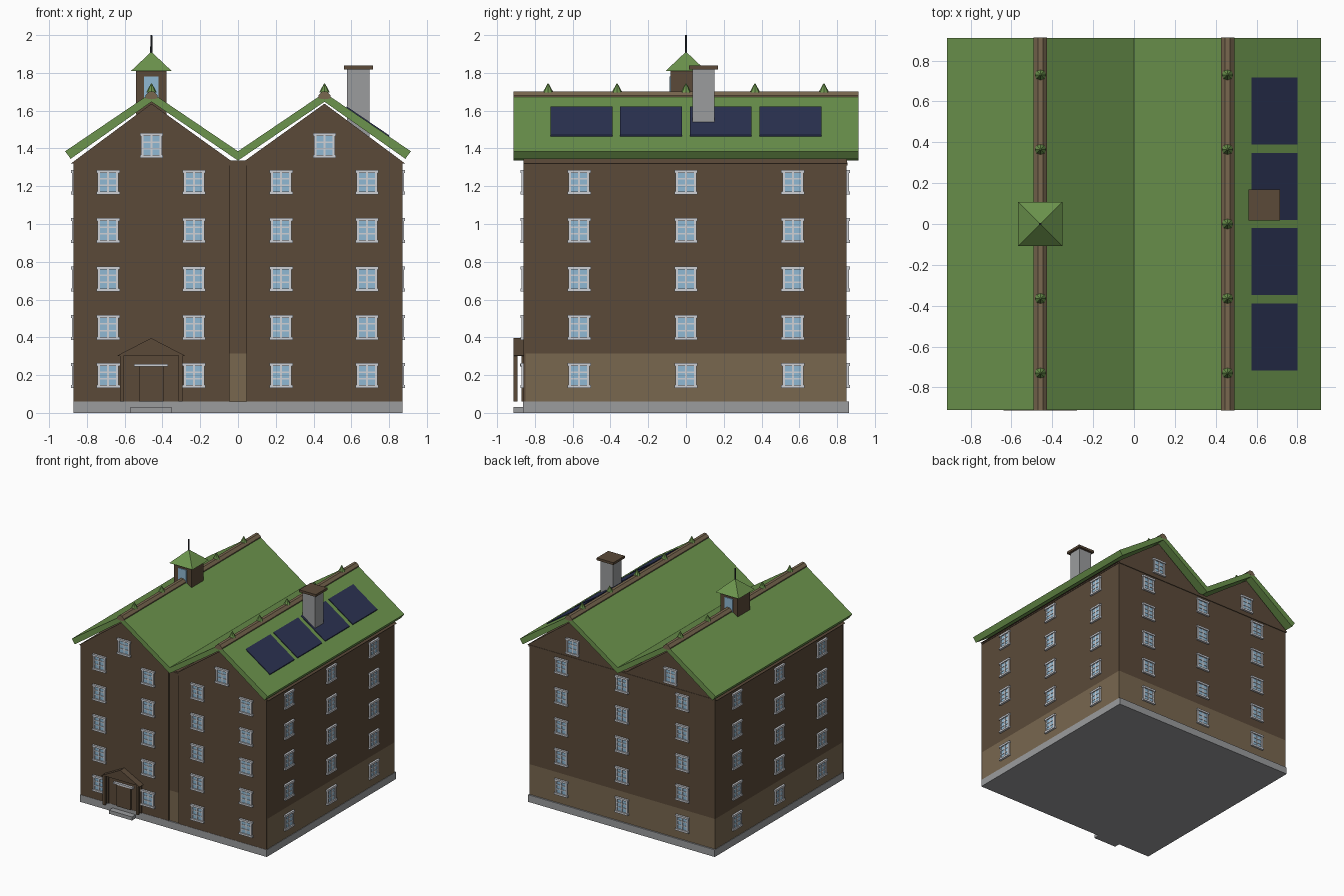
import bpy, bmesh, math
from mathutils import Matrix, Vector

if "Cube" in bpy.data.objects:
    bpy.data.objects.remove(bpy.data.objects["Cube"])


def material(name, hex_colour):
    def lin(c):
        c /= 255
        return c / 12.92 if c <= 0.04045 else ((c + 0.055) / 1.055) ** 2.4
    m = bpy.data.materials.new(name)
    m.diffuse_color = [lin((hex_colour >> s) & 255) for s in (16, 8, 0)] + [1]
    m.use_nodes = True
    m.node_tree.nodes["Principled BSDF"].inputs["Base Color"].default_value = m.diffuse_color
    return m


BROWN = material("dark brown wall", 0x5B4A39)
TAN = material("light brown", 0x78674F)
GREEN = material("green roof", 0x6C944D)
GREY = material("stone grey", 0x9B9C9E)
WHITE = material("window white", 0xCFD1D6)
GLASS = material("glass blue", 0x90B9D4)
NAVY = material("solar navy", 0x2B3252)
METAL = material("dark metal", 0x33363C)


def finish(name, bm, mat):
    bmesh.ops.recalc_face_normals(bm, faces=bm.faces)
    mesh = bpy.data.meshes.new(name)
    bm.to_mesh(mesh)
    bm.free()
    mesh.materials.append(mat)
    ob = bpy.data.objects.new(name, mesh)
    bpy.context.collection.objects.link(ob)
    return ob


def add_box(bm, x0, x1, y0, y1, z0, z1, m=Matrix()):
    centre = Vector(((x0 + x1) / 2, (y0 + y1) / 2, (z0 + z1) / 2))
    size = Matrix.Diagonal((x1 - x0, y1 - y0, z1 - z0, 1))
    bmesh.ops.create_cube(bm, size=1, matrix=m @ Matrix.Translation(centre) @ size)


def box(name, mat, *dims):
    bm = bmesh.new()
    add_box(bm, *dims)
    return finish(name, bm, mat)


def prism(name, mat, profile, y0, y1):
    """Extrude an x-z profile along y."""
    bm = bmesh.new()
    face = bm.faces.new([bm.verts.new((x, y0, z)) for x, z in profile])
    ext = bmesh.ops.extrude_face_region(bm, geom=[face])
    verts = [v for v in ext["geom"] if isinstance(v, bmesh.types.BMVert)]
    bmesh.ops.translate(bm, verts=verts, vec=(0, y1 - y0, 0))
    return finish(name, bm, mat)


def cone(name, mat, sides, r0, r1, x, y, z0, z1, turn=0):
    bm = bmesh.new()
    m = Matrix.Translation((x, y, (z0 + z1) / 2)) @ Matrix.Rotation(turn, 4, "Z")
    bmesh.ops.create_cone(bm, cap_ends=True, segments=sides, radius1=r0,
                          radius2=r1, depth=z1 - z0, matrix=m)
    return finish(name, bm, mat)


RIDGE = 0.458

# Plinth and main body with a lighter ground-floor band
box("plinth", GREY, -0.872, 0.872, -0.862, 0.862, 0, 0.06)
box("ground_floor_band", TAN, -0.868, 0.868, -0.85, 0.85, 0.06, 0.315)
box("upper_body", BROWN, -0.868, 0.868, -0.85, 0.85, 0.315, 1.32)
box("eave_board", BROWN, -0.872, 0.872, -0.856, 0.856, 1.31, 1.325)

# Front wall panels and gables, one per house half
for s, side in ((-1, "left"), (1, "right")):
    xs = sorted((s * 0.045, s * 0.87))
    box(f"front_panel_{side}", BROWN, *xs, -0.86, -0.85, 0.06, 1.32)
    prism(f"gable_{side}", BROWN,
          [(s * 0.885, 1.32), (s * RIDGE, 1.637), (s * 0.04, 1.337), (s * 0.04, 1.32)],
          -0.86, 0.853)
box("valley_post", BROWN, -0.04, 0.04, -0.853, 0.853, 1.32, 1.337)

# Double-pitched roof sheet
top = [(-0.915, 1.385), (-RIDGE, 1.695), (0, 1.385), (RIDGE, 1.695), (0.915, 1.385)]
under = [(0.886, 1.345), (RIDGE, 1.647), (0, 1.336), (-RIDGE, 1.647), (-0.886, 1.345)]
prism("roof", GREEN, top + under, -0.912, 0.912)

# Ridge caps with small finials
for s, side in ((-1, "left"), (1, "right")):
    c = s * RIDGE
    prism(f"ridge_cap_{side}", TAN,
          [(c - 0.033, 1.665), (c - 0.033, 1.681), (c - 0.012, 1.702), (c + 0.012, 1.702),
           (c + 0.033, 1.681), (c + 0.033, 1.665), (c, 1.66)], -0.913, 0.913)
    for i in range(5):
        cone(f"ridge_finial_{side}_{i + 1}", GREEN, 8, 0.028, 0.002, c,
             -0.73 + 0.365 * i, 1.697, 1.745)

# Solar panels lying on the outer right slope
slope = (1.385 - 1.695) / (0.915 - RIDGE)
for i in range(4):
    y = -0.553 + 0.3685 * i
    za, zb = (1.695 + slope * (x - RIDGE) for x in (0.575, 0.80))
    prism(f"solar_panel_{i + 1}", NAVY,
          [(0.575, za - 0.002), (0.575, za + 0.007), (0.80, zb + 0.007), (0.80, zb - 0.002)],
          y - 0.164, y + 0.164)

# Chimney
box("chimney", GREY, 0.577, 0.695, 0.035, 0.15, 1.34, 1.82)
box("chimney_cap", BROWN, 0.56, 0.715, 0.017, 0.17, 1.818, 1.838)

# Cupola on the left ridge
box("cupola_body", BROWN, -0.54, -0.378, -0.081, 0.081, 1.58, 1.812)
for s, side in ((-1, "front"), (1, "back")):
    ys = sorted((s * 0.08, s * 0.088))
    box(f"cupola_window_{side}", GLASS, -0.497, -0.422, *ys, 1.66, 1.78)
cone("cupola_roof", GREEN, 4, 0.108 * math.sqrt(2), 0.003, -0.459, 0, 1.81, 1.91, math.pi / 4)
cone("cupola_mast", METAL, 8, 0.006, 0.005, -0.459, 0, 1.89, 2.0)

# Windows on all four sides: (quarter turns, wall distance, column, height)
rows = [0.197, 0.453, 0.709, 0.965, 1.221]
spots = []
for z in rows:
    spots += [(0, 0.86, u, z) for u in (-0.688, -0.233, 0.228, 0.683)]
    spots += [(1, 0.868, u, z) for u in (-0.566, 0, 0.566)]
    spots += [(2, 0.85, u, z) for u in (-0.566, 0, 0.566)]
    spots += [(3, 0.868, u, z) for u in (-0.566, 0, 0.566)]
spots += [(q, d, u, 1.415) for q, d in ((0, 0.86), (2, 0.853)) for u in (-RIDGE, RIDGE)]

frames, panes = bmesh.new(), bmesh.new()
for q, d, u, z in spots:
    m = Matrix.Rotation(q * math.pi / 2, 4, "Z") @ Matrix.Translation((u, -d, z))
    add_box(panes, -0.045, 0.045, -0.006, 0.004, -0.05, 0.05, m)
    for s in (-1, 1):
        xs = sorted((s * 0.042, s * 0.056))
        add_box(frames, *xs, -0.012, 0.004, -0.055, 0.055, m)      # jambs
        zs = sorted((s * 0.05, s * 0.066))
        add_box(frames, -0.062, 0.062, -0.017, 0.004, *zs, m)      # head and sill
    add_box(frames, -0.005, 0.005, -0.010, 0.004, -0.05, 0.05, m)  # glazing bars
    for h in (-0.017, 0.019):
        add_box(frames, -0.045, 0.045, -0.010, 0.004, h - 0.004, h + 0.004, m)
finish("window_frames", frames, WHITE)
finish("window_panes", panes, GLASS)

# Entrance: step, door, lintel, posts and pediment
DOOR = -0.46
box("door_step", GREY, DOOR - 0.108, DOOR + 0.108, -0.912, -0.86, 0, 0.03)
box("door", BROWN, DOOR - 0.065, DOOR + 0.065, -0.872, -0.858, 0.06, 0.245)
box("door_lintel", WHITE, DOOR - 0.09, DOOR + 0.09, -0.88, -0.858, 0.245, 0.26)
for s, side in ((-1, "left"), (1, "right")):
    c = DOOR + s * 0.155
    box(f"porch_post_{side}", BROWN, c - 0.011, c + 0.011, -0.912, -0.892, 0.06, 0.305)
    box(f"porch_pilaster_{side}", BROWN, c - 0.011, c + 0.011, -0.872, -0.858, 0.06, 0.305)
prism("porch_pediment", BROWN,
      [(DOOR - 0.155, 0.305), (DOOR, 0.385), (DOOR + 0.155, 0.305)], -0.908, -0.858)
prism("porch_roof", BROWN,
      [(DOOR - 0.18, 0.303), (DOOR, 0.396), (DOOR + 0.18, 0.303),
       (DOOR + 0.165, 0.3), (DOOR, 0.384), (DOOR - 0.165, 0.3)], -0.914, -0.858)
